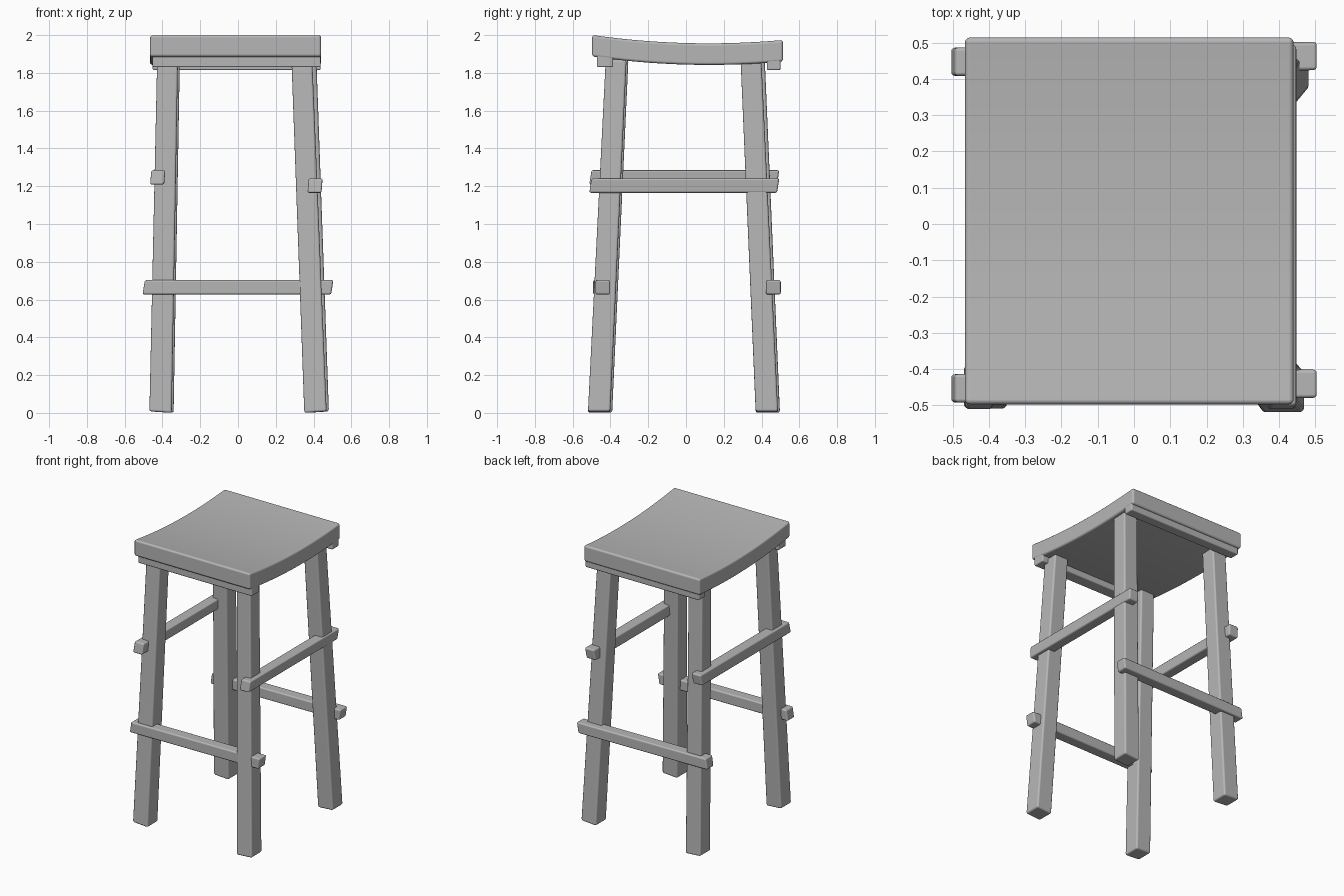
import bpy, bmesh

if "Cube" in bpy.data.objects:
    bpy.data.objects.remove(bpy.data.objects["Cube"])

wood = bpy.data.materials.new("grey wood")
wood.diffuse_color = (0.47, 0.47, 0.47, 1)
wood.use_nodes = True
wood.node_tree.nodes["Principled BSDF"].inputs["Base Color"].default_value = wood.diffuse_color


def finish(name, bm, bevel):
    """Turn a bmesh into a softly bevelled, smooth-shaded object."""
    bmesh.ops.recalc_face_normals(bm, faces=bm.faces)
    mesh = bpy.data.meshes.new(name)
    bm.to_mesh(mesh)
    bm.free()
    obj = bpy.data.objects.new(name, mesh)
    bpy.context.collection.objects.link(obj)
    mesh.materials.append(wood)
    mod = obj.modifiers.new("soft edges", 'BEVEL')
    mod.width, mod.segments = bevel, 3
    mod.limit_method, mod.angle_limit = 'ANGLE', 0.7
    mod.harden_normals = True
    bpy.ops.object.select_all(action='DESELECT')
    bpy.context.view_layer.objects.active = obj
    obj.select_set(True)
    bpy.ops.object.shade_smooth_by_angle(angle=0.7)
    return obj


def block(name, place, bevel=0.01):
    """Cube whose corner signs (-1/1) are mapped to positions by place()."""
    bm = bmesh.new()
    bmesh.ops.create_cube(bm, size=2)
    for v in bm.verts:
        v.co = place(*[1 if c > 0 else -1 for c in v.co])
    return finish(name, bm, bevel)


# Splayed legs: foot centre, then top centre
LEG_TOP = 1.87
legs = {
    "front_left_leg": ((-0.41, -0.45), (-0.373, -0.360)),
    "front_right_leg": ((0.41, -0.46), (0.338, -0.370)),
    "back_left_leg": ((-0.40, 0.438), (-0.363, 0.362)),
    "back_right_leg": ((0.422, 0.428), (0.360, 0.344)),
}
for name, (foot, top) in legs.items():
    def place(sx, sy, sz, foot=foot, top=top):
        c, h, z = (top, 0.055, LEG_TOP) if sz > 0 else (foot, 0.059, 0.0)
        x, y = c[0] + sx * h, c[1] + sy * h
        if sz < 0:  # foot is cut square to the leaning leg
            z = 0.004 + 0.004 * (sx * (1 if c[0] > 0 else -1))
        return (x, y, z)
    block(name, place, 0.012)

# Front and back rails run along x: centre y at each end, centre z
for name, ya, yb, z in (("front_rail", -0.453, -0.440, 0.665),
                        ("back_rail", 0.447, 0.463, 0.665)):
    block(name, lambda sx, sy, sz: (
        sx * 0.499 + sz * 0.006,
        (ya if sx < 0 else yb) + sy * 0.039,
        z + sz * 0.038))

# Side rails run along y: centre x, centre z
for name, x, z in (("left_rail", -0.425, 1.247), ("right_rail", 0.408, 1.203)):
    block(name, lambda sx, sy, sz: (
        x + sx * 0.037 + sz * 0.003,
        -0.009 + sy * 0.497 + sz * 0.006,
        z + sz * 0.038))

# Cleats under the front and back edges of the seat
for name, y0, y1, z0, z1 in (("front_cleat", -0.472, -0.386, 1.83, 1.91),
                             ("back_cleat", 0.428, 0.500, 1.815, 1.89)):
    block(name, lambda sx, sy, sz: (
        -0.007 + sx * 0.445, y0 if sy < 0 else y1, z0 if sz < 0 else z1), 0.008)

# Dished seat: curved side profile extruded along x
N = 20
ys = [-0.497 + 1.011 * i / N for i in range(N + 1)]
top = [(y, 1.958 + 0.116 * y * y - 0.028 * y) for y in ys]
bottom = [(y, z - 0.114) for y, z in reversed(top)]
bm = bmesh.new()
side = bm.faces.new([bm.verts.new((-0.466, y, z)) for y, z in top + bottom])
ext = bmesh.ops.extrude_face_region(bm, geom=[side], use_keep_orig=True)
for v in ext["geom"]:
    if isinstance(v, bmesh.types.BMVert):
        v.co.x = 0.440
finish("seat", bm, 0.014)
